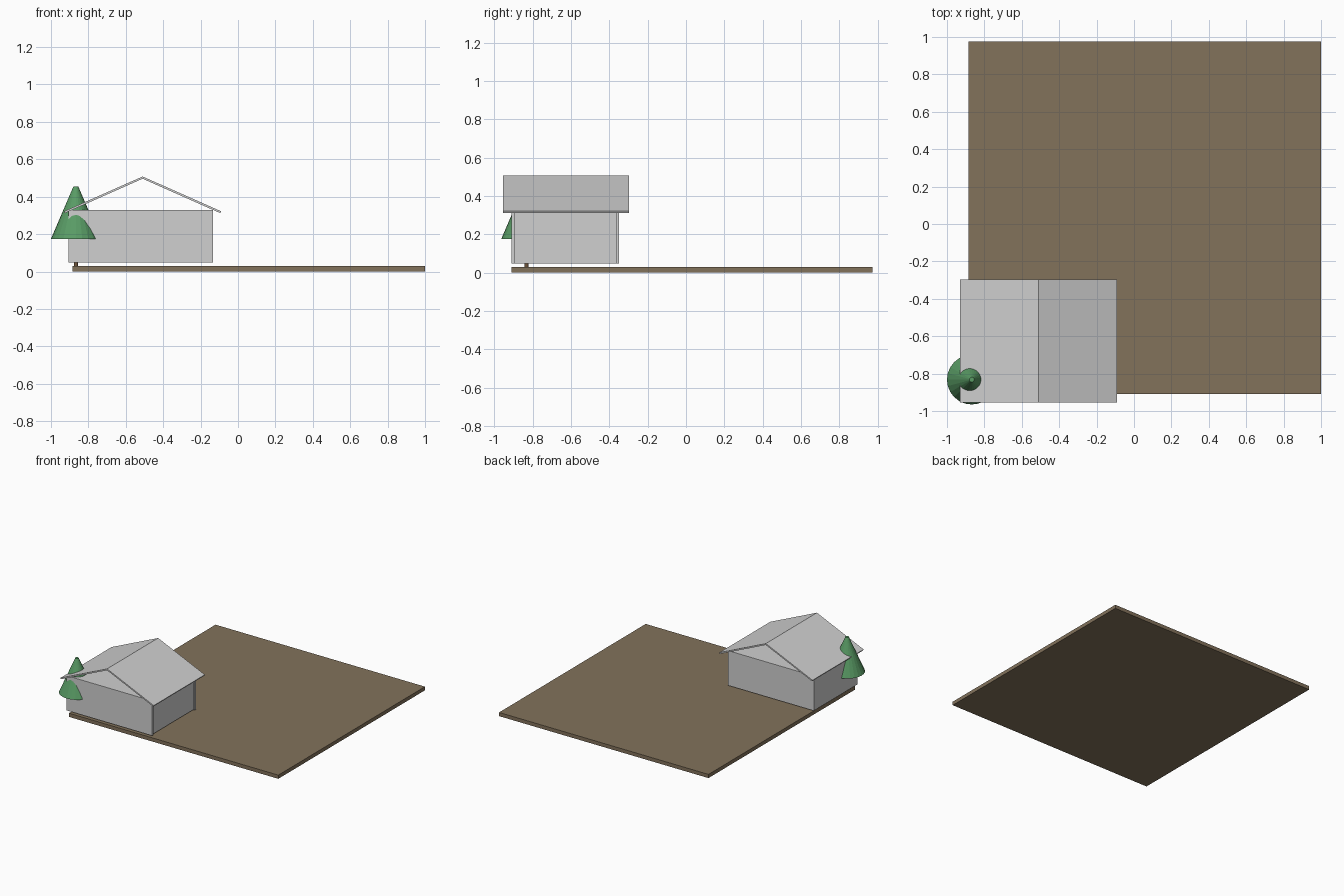
import bpy, bmesh, math

if "Cube" in bpy.data.objects:
    bpy.data.objects.remove(bpy.data.objects["Cube"])


def material(name, rgb):
    m = bpy.data.materials.new(name)
    m.diffuse_color = (*rgb, 1)
    m.use_nodes = True
    m.node_tree.nodes["Principled BSDF"].inputs["Base Color"].default_value = m.diffuse_color
    return m


GREY = material("light_grey", (0.63, 0.63, 0.63))
BROWN = material("earth_brown", (0.225, 0.168, 0.105))
GREEN = material("leaf_green", (0.10, 0.33, 0.13))
BARK = material("bark_brown", (0.16, 0.09, 0.045))


def finish(name, bm, mat):
    bmesh.ops.recalc_face_normals(bm, faces=bm.faces[:])
    mesh = bpy.data.meshes.new(name)
    bm.to_mesh(mesh)
    bm.free()
    mesh.materials.append(mat)
    obj = bpy.data.objects.new(name, mesh)
    bpy.context.collection.objects.link(obj)
    return obj


def box(name, x, y, z, mat):
    """Box from (min, max) ranges."""
    bm = bmesh.new()
    bmesh.ops.create_cube(bm, size=1)
    for v in bm.verts:
        v.co = [r[0] if c < 0 else r[1] for c, r in zip(v.co, (x, y, z))]
    return finish(name, bm, mat)


def extrude_profile(name, profile, y0, y1, mat):
    """Extrude an x-z outline along y."""
    bm = bmesh.new()
    face = bm.faces.new([bm.verts.new((x, y0, z)) for x, z in profile])
    out = bmesh.ops.extrude_face_region(bm, geom=[face])
    verts = [g for g in out["geom"] if isinstance(g, bmesh.types.BMVert)]
    bmesh.ops.translate(bm, verts=verts, vec=(0, y1 - y0, 0))
    return finish(name, bm, mat)


def cone(name, centre, r0, r1, z0, z1, sides, mat):
    bm = bmesh.new()
    bmesh.ops.create_cone(bm, cap_ends=True, segments=sides,
                          radius1=r0, radius2=r1, depth=z1 - z0)
    bmesh.ops.translate(bm, verts=bm.verts[:], vec=(*centre, (z0 + z1) / 2))
    return finish(name, bm, mat)


# Ground slab
box("ground_slab", (-0.885, 1.0), (-0.91, 0.975), (0, 0.03), BROWN)

# Wall panels, raised just above the ground
WALL_Z = (0.047, 0.33)
box("left_wall", (-0.905, -0.885), (-0.91, -0.35), WALL_Z, GREY)
box("right_wall", (-0.165, -0.147), (-0.895, -0.365), WALL_Z, GREY)
for name, y in (("front_wall", (-0.91, -0.895)), ("back_wall", (-0.365, -0.35))):
    box(name, (-0.885, -0.135), y, WALL_Z, GREY)

# Ceiling panel inside the open gables
box("ceiling", (-0.885, -0.147), (-0.895, -0.365), (0.315, 0.329), GREY)

# Two thin roof slopes meeting at the ridge
RIDGE_X, RIDGE_Z, HALF, EAVE_Z, THICK = -0.51, 0.508, 0.42, 0.322, 0.011
angle = math.atan2(RIDGE_Z - EAVE_Z, HALF)
for name, s in (("left_roof", -1), ("right_roof", 1)):
    profile = [(RIDGE_X, RIDGE_Z),
               (RIDGE_X + s * HALF, EAVE_Z),
               (RIDGE_X + s * (HALF - THICK * math.sin(angle)),
                EAVE_Z - THICK * math.cos(angle)),
               (RIDGE_X, RIDGE_Z - THICK / math.cos(angle))]
    extrude_profile(name, profile, -0.955, -0.298, GREY)

# Tree at the corner
TREE = (-0.867, -0.832)
cone("tree_trunk", TREE, 0.011, 0.011, 0.03, 0.18, 12, BARK)
cone("tree_foliage", TREE, 0.133, 0.013, 0.175, 0.455, 24, GREEN)
